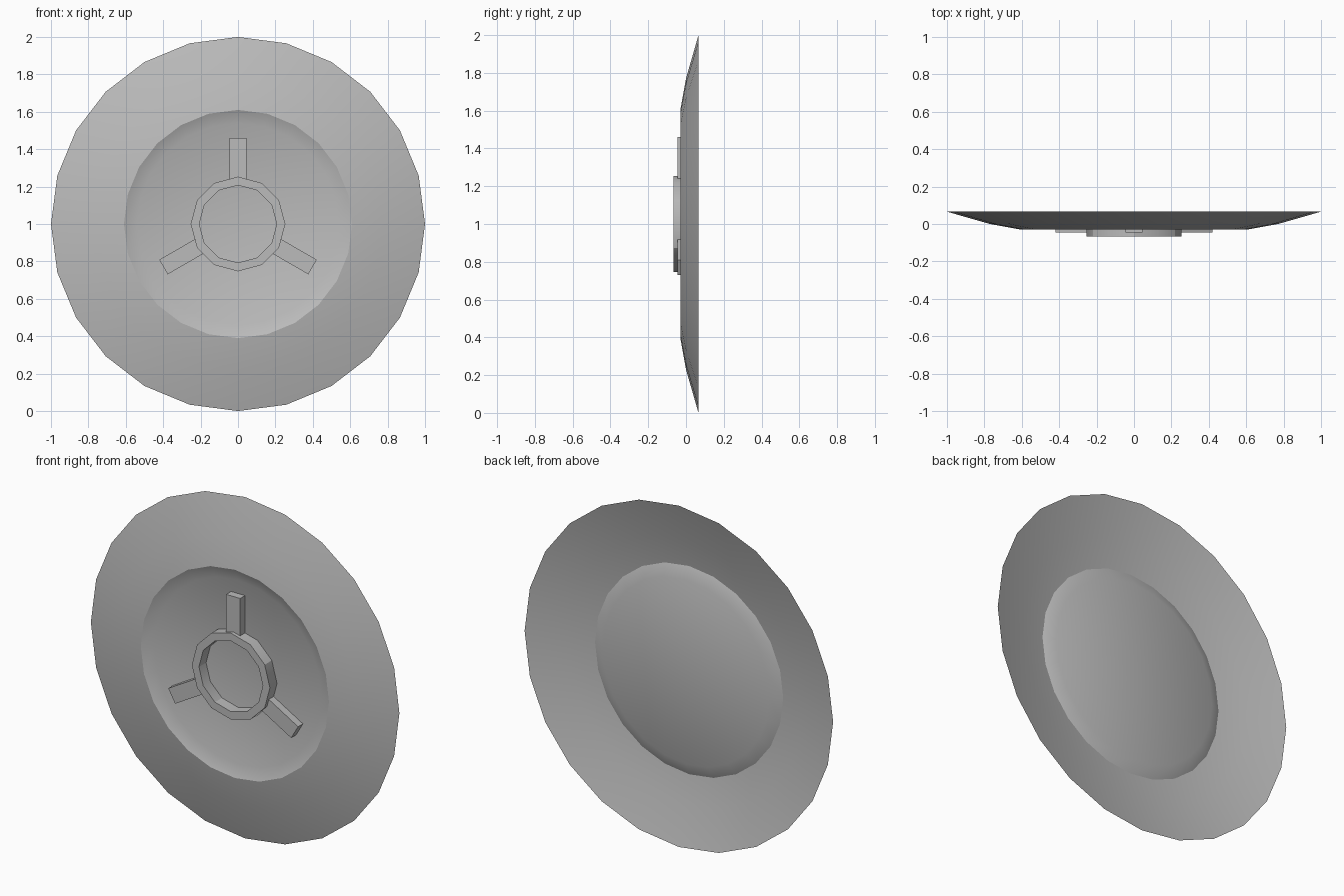
import bpy, bmesh, math
from mathutils import Matrix, Vector

cube = bpy.data.objects.get("Cube")
if cube:
    bpy.data.objects.remove(cube, do_unlink=True)

grey = bpy.data.materials.new("plain grey")
grey.use_nodes = True
color = (0.5, 0.5, 0.5, 1)
grey.diffuse_color = color
grey.node_tree.nodes["Principled BSDF"].inputs["Base Color"].default_value = color

CENTRE = Vector((0, 0, 1))
FLOOR = 0.0  # depth of the recessed disc


def finish(name, bm, smooth=True):
    mesh = bpy.data.meshes.new(name)
    bm.to_mesh(mesh)
    bm.free()
    mesh.materials.append(grey)
    obj = bpy.data.objects.new(name, mesh)
    bpy.context.collection.objects.link(obj)
    if smooth:
        bpy.ops.object.select_all(action="DESELECT")
        obj.select_set(True)
        bpy.context.view_layer.objects.active = obj
        bpy.ops.object.shade_smooth_by_angle(angle=math.radians(30))
    return obj


def lathe(name, profile, sides, cap=False):
    """Turn (radius, y) points, listed outside to inside, about the y axis."""
    bm = bmesh.new()
    loops = []
    for radius, y in profile:
        angles = [2 * math.pi * i / sides for i in range(sides)]
        loops.append([bm.verts.new(CENTRE + Vector((radius * math.sin(a), y, radius * math.cos(a))))
                      for a in angles])
    for outer, inner in zip(loops, loops[1:]):
        for i in range(sides):
            j = (i + 1) % sides
            bm.faces.new((outer[i], outer[j], inner[j], inner[i]))
    if cap:
        bm.faces.new(loops[-1])
    bm.normal_update()
    return finish(name, bm)


# Open-backed dish: flared rim, raised lip and recessed floor
lathe("dish", [(1, 0.066), (0.77, 0.0), (0.61, -0.029), (0.54, FLOOR)], 24, cap=True)

# Raised hub ring
lathe("hub_ring", [(0.253, FLOOR), (0.253, -0.066), (0.207, -0.066), (0.207, FLOOR)], 12)

# Three radial bars
INNER, OUTER, WIDTH, HEIGHT = 0.225, 0.46, 0.09, 0.045
for i, name in enumerate(("top_bar", "left_bar", "right_bar")):
    bm = bmesh.new()
    bmesh.ops.create_cube(bm, size=1)
    back = [f for f in bm.faces if f.normal.y > 0.5]
    bmesh.ops.delete(bm, geom=back, context="FACES_ONLY")
    place = (Matrix.Translation(CENTRE)
             @ Matrix.Rotation(math.radians(120 * i), 4, "Y")
             @ Matrix.Translation((0, FLOOR - HEIGHT / 2, (INNER + OUTER) / 2))
             @ Matrix.Diagonal((WIDTH, HEIGHT, OUTER - INNER, 1)))
    bm.transform(place)
    finish(name, bm, smooth=False)
